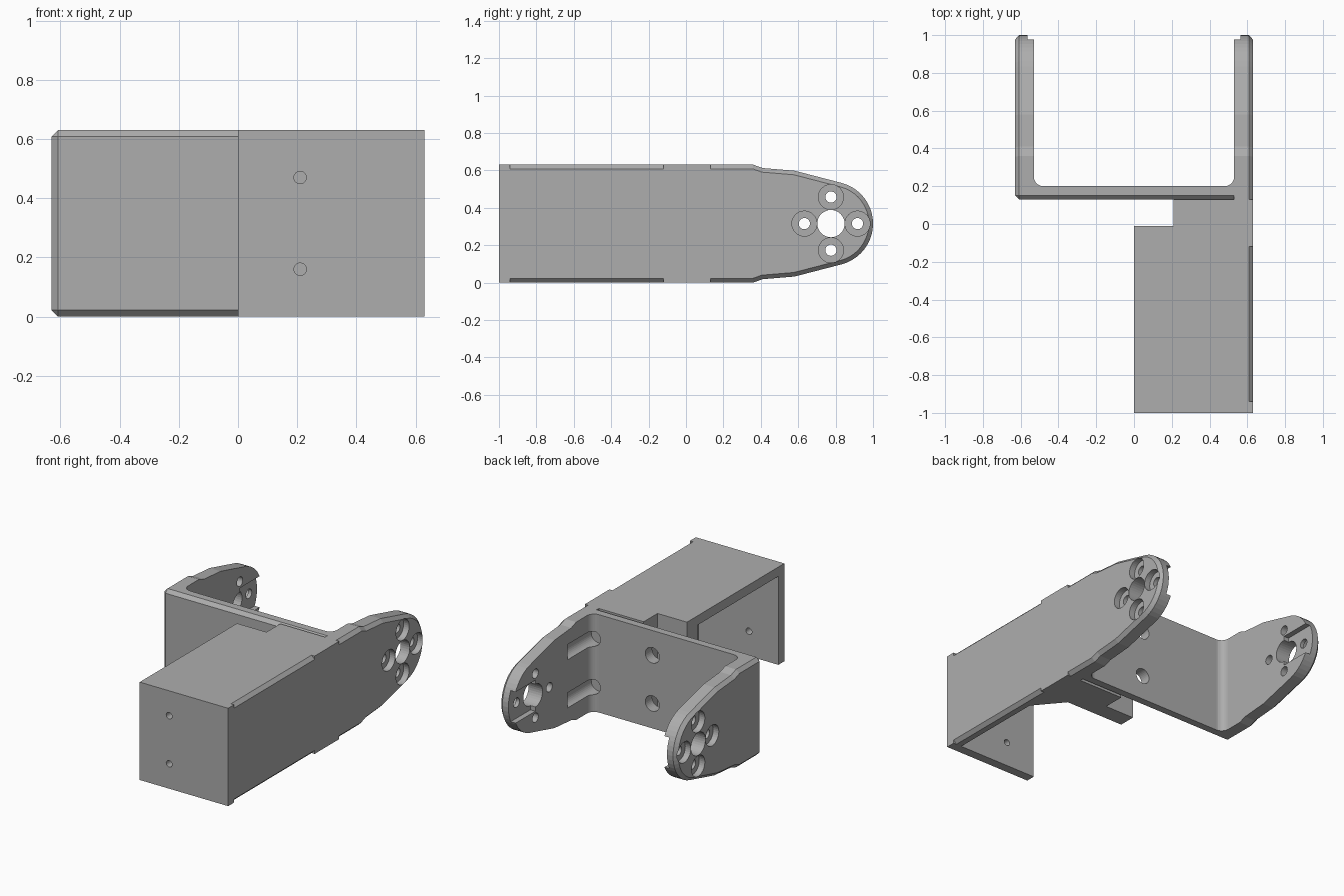
import bpy, bmesh, math
from mathutils import Matrix, Vector

old = bpy.data.objects.get("Cube")
if old:
    bpy.data.objects.remove(old, do_unlink=True)

grey = bpy.data.materials.new("plain_grey")
grey.use_nodes = True
COLOUR = (0.42, 0.42, 0.42, 1)
grey.diffuse_color = COLOUR
grey.node_tree.nodes["Principled BSDF"].inputs["Base Color"].default_value = COLOUR

H = 0.63          # height and half width
MID = H / 2
HUB_Y = 0.775
CUT = 0.022       # chamfer size


def finish(name, bm):
    bmesh.ops.recalc_face_normals(bm, faces=bm.faces)
    mesh = bpy.data.meshes.new(name)
    bm.to_mesh(mesh)
    bm.free()
    mesh.materials.append(grey)
    ob = bpy.data.objects.new(name, mesh)
    bpy.context.collection.objects.link(ob)
    return ob


def prism(name, pts, axis, lo, hi, chamfer=None):
    """Extrude a profile along x or z; chamfer edges picked by a rule on both ends."""
    bm = bmesh.new()
    place = (lambda a, b, t: (t, a, b)) if axis == "x" else (lambda a, b, t: (a, b, t))
    base = bm.faces.new([bm.verts.new(place(a, b, lo)) for a, b in pts])
    ext = bmesh.ops.extrude_face_region(bm, geom=[base])
    shift = Vector(place(0, 0, hi - lo))
    for v in ext["geom"]:
        if isinstance(v, bmesh.types.BMVert):
            v.co += shift
    bmesh.ops.recalc_face_normals(bm, faces=bm.faces)
    if chamfer:
        edges = [e for e in bm.edges if chamfer(e.verts[0].co, e.verts[1].co)]
        bmesh.ops.bevel(bm, geom=edges, offset=CUT, segments=1, affect="EDGES")
    return finish(name, bm)


def block(name, x, y, z, chamfer=None):
    return prism(name, [(y[0], z[0]), (y[1], z[0]), (y[1], z[1]), (y[0], z[1])],
                 "x", x[0], x[1], chamfer)


def cylinder(centre, r, length, axis):
    bm = bmesh.new()
    turn = Matrix.Rotation(math.pi / 2, 4, "Y" if axis == "x" else "X")
    bmesh.ops.create_cone(bm, cap_ends=True, segments=32, radius1=r, radius2=r,
                          depth=length, matrix=Matrix.Translation(centre) @ turn)
    return finish("cutter", bm)


def subtract(ob, cutters):
    bpy.context.view_layer.objects.active = ob
    for c in cutters:
        c.hide_render = True
        mod = ob.modifiers.new("cut", "BOOLEAN")
        mod.operation = "DIFFERENCE"
        mod.solver = "EXACT"
        mod.object = c
        bpy.ops.object.modifier_apply(modifier=mod.name)
        bpy.data.objects.remove(c, do_unlink=True)


def arm_profile(start):
    """Side outline of an arm with a rounded, tapered tip."""
    top = [(start, H), (0.36, H), (0.41, 0.612), (0.58, 0.598)]
    for i in range(21):
        a = math.radians(75 - 7.5 * i)
        top.append((HUB_Y + 0.225 * math.cos(a), MID + 0.225 * math.sin(a)))
    return top + [(y, H - z) for y, z in reversed(top[:4])]


def drill_arm(ob, side):
    """Hub hole, four counterbored screw holes and the inner slot."""
    cuts = [cylinder((side * 0.58, HUB_Y, MID), 0.073, 0.3, "x")]
    for i in range(4):
        a = i * math.pi / 2
        y, z = HUB_Y + 0.142 * math.cos(a), MID + 0.142 * math.sin(a)
        cuts.append(cylinder((side * 0.58, y, z), 0.03, 0.3, "x"))
        cuts.append(cylinder((side * 0.64, y, z), 0.067, 0.1, "x"))
    cuts.append(block("cutter", sorted((side * 0.5, side * 0.565)),
                      (HUB_Y, 1.1), (MID - 0.1, MID + 0.1)))
    subtract(ob, cuts)


def at(v, w, i, value):
    return abs(v[i] - value) < 1e-4 and abs(w[i] - value) < 1e-4


def ends(v, w):
    return at(v, w, 2, 0) or at(v, w, 2, H)


# Arms
right_arm = prism("right_arm", arm_profile(0.12), "x", 0.53, H,
                  lambda v, w: at(v, w, 0, H) and not at(v, w, 1, 0.12))
left_arm = prism("left_arm", arm_profile(0.13), "x", -H, -0.53,
                 lambda v, w: at(v, w, 0, -H) or (at(v, w, 1, 0.13) and ends(v, w)))
drill_arm(left_arm, -1)
drill_arm(right_arm, 1)

# Cross plate between the arms, chamfered along its front
cross_plate = block("cross_plate", (-0.53, 0.53), (0.13, 0.2), (0, H),
                    lambda v, w: at(v, w, 1, 0.13) and ends(v, w))

# Rounded inner corners
R = 0.05
for side, name in ((-1, "left_corner_fillet"), (1, "right_corner_fillet")):
    pts = [(side * 0.53, 0.2)]
    for i in range(7):
        a = i * math.pi / 12
        pts.append((side * (0.53 - R + R * math.sin(a)), 0.2 + R - R * math.cos(a)))
    fillet = prism(name, pts, "z", 0, H)
    if side > 0:
        subtract(fillet, [cylinder((0.52, 0.3, z), 0.05, 0.3, "y") for z in (0.16, 0.47)])

# Solid joint between the cross plate and the box
joint_block = block("joint_block", (0.21, H), (-0.01, 0.13), (0, H))

# Screw access holes
for z in (0.16, 0.47):
    subtract(cross_plate, [cylinder((0.1, 0.17, z), 0.05, 0.2, "y"),
                           cylinder((0.52, 0.3, z), 0.05, 0.3, "y")])
    subtract(right_arm, [cylinder((0.52, 0.3, z), 0.05, 0.3, "y")])

# Box: outer side wall in plain and chamfered lengths
T = 0.06
block("side_wall_front", (H - T, H), (-1, -0.94), (0, H))
block("side_wall_middle", (H - T, H), (-0.94, -0.12), (0, H),
      lambda v, w: at(v, w, 0, H) and ends(v, w))
block("side_wall_back", (H - T, H), (-0.12, 0.12), (0, H))

# Box: top, front and back plates, open below and on the inner side
block("top_plate", (0, H - T), (-1, -0.01), (H - T, H))
front_plate = block("front_plate", (0, H - T), (-1, -1 + T), (0, H - T))
back_plate = block("back_plate", (0, H - T), (-0.12, -0.01), (0, H - T))
subtract(front_plate, [cylinder((0.21, -1, z), 0.021, 0.3, "y") for z in (0.16, 0.47)])
subtract(back_plate, [cylinder((0.1, -0.05, z), 0.021, 0.3, "y") for z in (0.16, 0.47)])

# Diagonal brace inside the box
prism("corner_brace", [(0.42, -0.12), (H - T, -0.3), (H - T, -0.12)], "z", 0, H - T)
